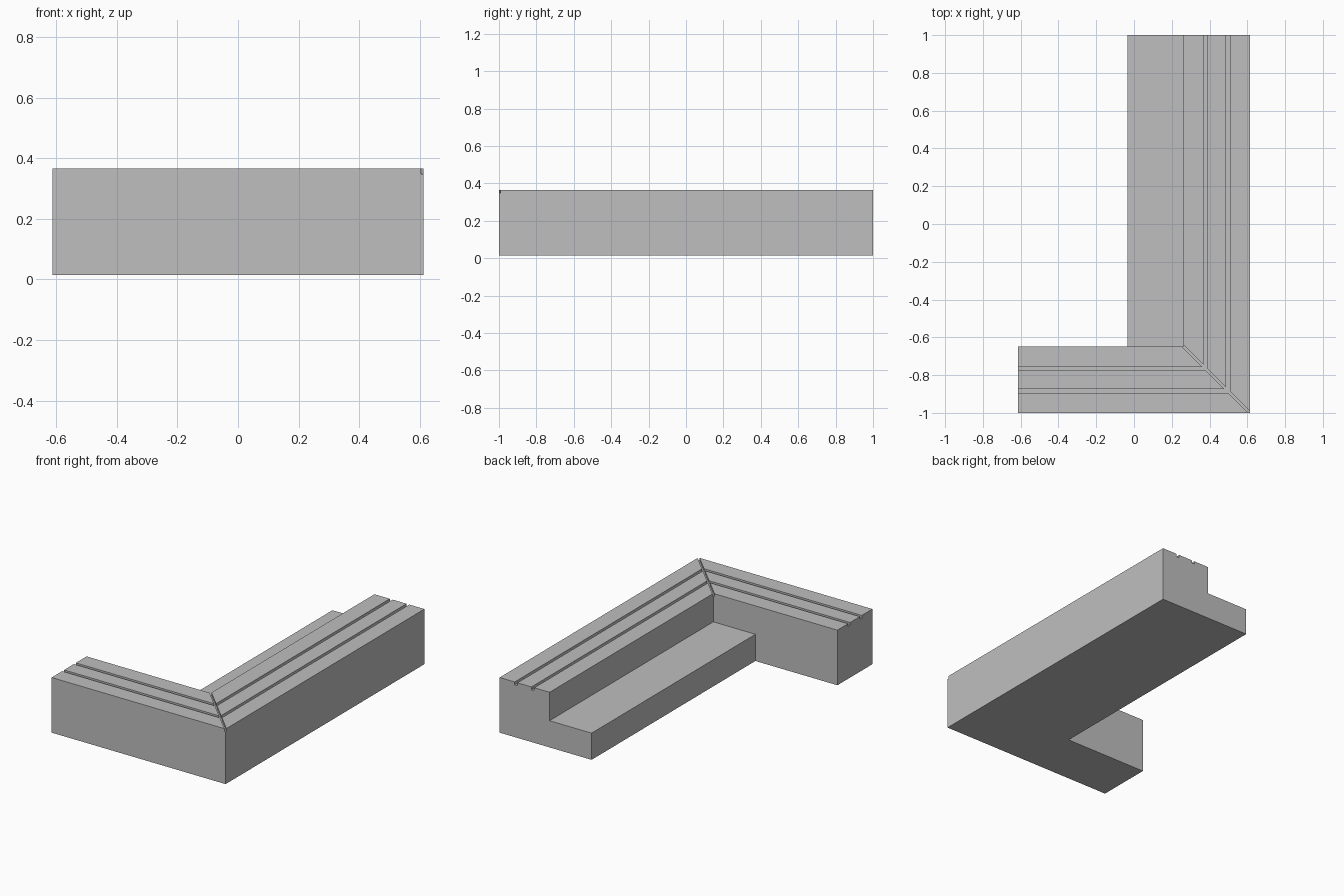
import bpy
import bmesh
from math import radians
from mathutils import Matrix

cube = bpy.data.objects.get("Cube")
if cube:
    bpy.data.objects.remove(cube, do_unlink=True)

# Main sizes
SIDE, END = 0.613, 1.0
BOTTOM, LEDGE_TOP, TOP = 0.015, 0.185, 0.366
WIDTH = 0.352
GROOVE_WIDTH, GROOVE_DEPTH = 0.02, 0.018
LEDGE_SIDE = -0.035

grey = bpy.data.materials.new("plain grey")
grey.use_nodes = True
colour = (0.52, 0.52, 0.52, 1)
grey.diffuse_color = colour
grey.node_tree.nodes["Principled BSDF"].inputs["Base Color"].default_value = colour


def finish(name, bm):
    bmesh.ops.recalc_face_normals(bm, faces=bm.faces)
    mesh = bpy.data.meshes.new(name)
    bm.to_mesh(mesh)
    bm.free()
    mesh.materials.append(grey)
    obj = bpy.data.objects.new(name, mesh)
    bpy.context.collection.objects.link(obj)
    return obj


def box(name, size, matrix):
    bm = bmesh.new()
    bmesh.ops.create_cube(bm, size=1, matrix=matrix @ Matrix.Diagonal((*size, 1)))
    return finish(name, bm)


# Cross-section: distance in from the outer wall, and height
profile = [(0, BOTTOM), (0, TOP)]
for start in (0.106, 0.224):
    stop = start + GROOVE_WIDTH
    profile += [(start, TOP), (start, TOP - GROOVE_DEPTH),
                (stop, TOP - GROOVE_DEPTH), (stop, TOP)]
profile += [(WIDTH, TOP), (WIDTH, BOTTOM)]

# Grooved wall: the section carried round the mitred corner
bm = bmesh.new()
rings = [
    [bm.verts.new((-SIDE, -END + d, z)) for d, z in profile],
    [bm.verts.new((SIDE - d, -END + d, z)) for d, z in profile],
    [bm.verts.new((SIDE - d, END, z)) for d, z in profile],
]
for a, b in zip(rings, rings[1:]):
    for i in range(len(profile)):
        j = (i + 1) % len(profile)
        bm.faces.new((a[i], a[j], b[j], b[i]))
bm.faces.new(rings[0])
bm.faces.new(rings[-1])
wall = finish("grooved_corner_wall", bm)

# Narrow joint cut along the mitre
middle = Matrix.Translation((SIDE - WIDTH / 2, -END + WIDTH / 2, TOP))
cutter = box("mitre_cutter", (0.51, 0.012, 2 * GROOVE_DEPTH),
             middle @ Matrix.Rotation(radians(-45), 4, "Z"))
cutter.hide_render = True
cut = wall.modifiers.new("mitre joint", "BOOLEAN")
cut.operation = "DIFFERENCE"
cut.solver = "EXACT"
cut.object = cutter
bpy.context.view_layer.objects.active = wall
bpy.ops.object.modifier_apply(modifier=cut.name)
bpy.data.objects.remove(cutter, do_unlink=True)

# Low ledge inside the long arm
x0, x1 = LEDGE_SIDE, SIDE - WIDTH
y0, y1 = -END + WIDTH, END
box("inner_ledge", (x1 - x0, y1 - y0, LEDGE_TOP - BOTTOM),
    Matrix.Translation(((x0 + x1) / 2, (y0 + y1) / 2, (BOTTOM + LEDGE_TOP) / 2)))
